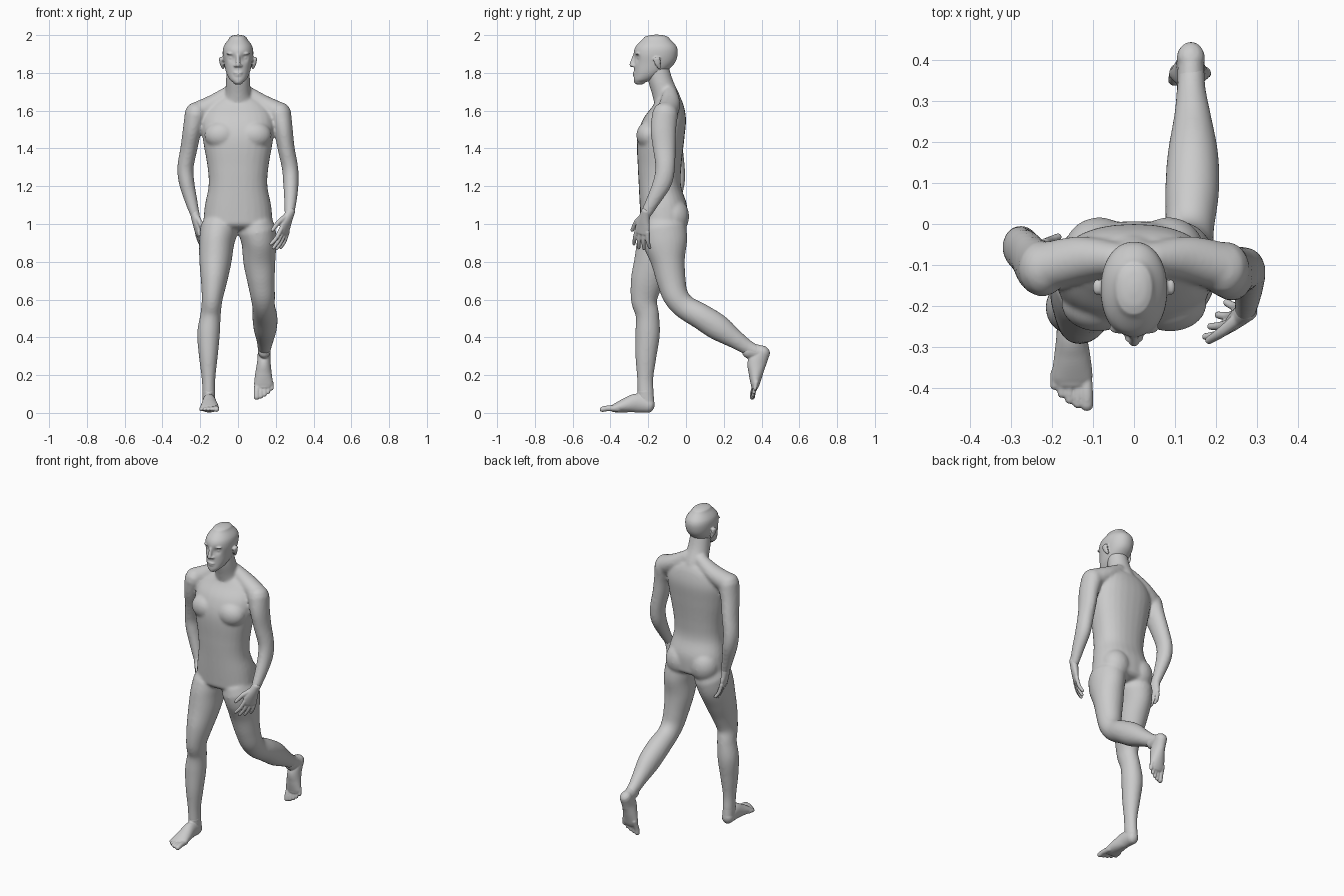
import bpy, bmesh, math
from mathutils import Vector, Matrix


def tube(bm, pts, ref=(1, 0, 0), flat=False, power=1.0, cap=1.0, seg=28, steps=6):
    """Round-ended loft through (x, y, z, radius along ref, other radius)."""
    ext = [pts[0]] + list(pts) + [pts[-1]]
    path = []
    for i in range(1, len(ext) - 2):
        a, b, c, d = ext[i - 1:i + 3]
        for s in range(steps):
            t = s / steps
            path.append([0.5 * (2 * q + (r - p) * t + (2 * p - 5 * q + 4 * r - w) * t * t
                                + (3 * q - p - 3 * r + w) * t ** 3) for p, q, r, w in zip(a, b, c, d)])
    path.append(list(pts[-1]))
    rings = []
    n = len(path)
    for i, s in enumerate(path):
        lo, hi = path[max(i - 1, 0)], path[min(i + 1, n - 1)]
        t = Vector((0, 0, 1 if pts[-1][2] > pts[0][2] else -1)) if flat else \
            (Vector(hi[:3]) - Vector(lo[:3])).normalized()
        u = Vector(ref)
        u = (u - t * u.dot(t)).normalized()
        v = t.cross(u)
        angles = [-80, -55, -30, 0] if i == 0 else [0, 30, 55, 80] if i == n - 1 else [0]
        for ang in angles:
            ang = math.radians(ang)
            c = Vector(s[:3]) + t * min(s[3], s[4]) * cap * math.sin(ang)
            ring = []
            for k in range(seg):
                f = 2 * math.pi * k / seg
                x, y = math.cos(f), math.sin(f)
                x, y = math.copysign(abs(x) ** power, x), math.copysign(abs(y) ** power, y)
                ring.append(bm.verts.new(c + (u * x * s[3] + v * y * s[4]) * math.cos(ang)))
            rings.append(ring)
    for p, q in zip(rings, rings[1:]):
        for k in range(seg):
            bm.faces.new((p[k], p[(k + 1) % seg], q[(k + 1) % seg], q[k]))
    bm.faces.new(rings[0][::-1])
    bm.faces.new(rings[-1])


def ball(bm, centre, radii):
    m = Matrix.Translation(centre) @ Matrix.Diagonal((*radii, 1))
    bmesh.ops.create_uvsphere(bm, u_segments=24, v_segments=16, radius=1, matrix=m)


def finish(bm, name, voxel, smooth):
    """Fuse the overlapping volumes of one part into a smooth skin."""
    bmesh.ops.recalc_face_normals(bm, faces=bm.faces)
    me = bpy.data.meshes.new(name)
    bm.to_mesh(me)
    bm.free()
    ob = bpy.data.objects.new(name, me)
    bpy.context.collection.objects.link(ob)
    r = ob.modifiers.new("fuse", 'REMESH')
    r.mode = 'VOXEL'
    r.voxel_size = voxel
    r.use_smooth_shade = True
    s = ob.modifiers.new("soften", 'SMOOTH')
    s.factor = 0.5
    s.iterations = smooth


# ---- torso, neck and limbs
bm = bmesh.new()
tube(bm, [(0, -.117, 1.0, .185, .122), (0, -.12, 1.1, .175, .125), (0, -.138, 1.2, .156, .112),
          (0, -.14, 1.3, .161, .115), (0, -.134, 1.45, .186, .125), (0, -.115, 1.55, .19, .115),
          (0, -.095, 1.62, .16, .085), (0, -.09, 1.66, .11, .065)], flat=True, power=.88, cap=.3)
tube(bm, [(0, -.085, 1.6, .09, .075), (0, -.105, 1.68, .07, .073), (0, -.135, 1.76, .064, .066),
          (0, -.15, 1.83, .06, .06)], flat=True)
for s in (-1, 1):
    # trapezius, chest muscle, buttock
    tube(bm, [(s * .04, -.085, 1.69, .04, .045), (s * .13, -.085, 1.635, .055, .05),
              (s * .215, -.105, 1.585, .06, .062)], ref=(0, 1, 0))
    ball(bm, (s * .088, -.195, 1.47), (.09, .068, .075))
    ball(bm, (s * .085, -.07, 1.04), (.088, .087, .1))
# arms
tube(bm, [(.222, -.11, 1.585, .06, .068), (.24, -.12, 1.5, .05, .068), (.255, -.115, 1.4, .045, .06),
          (.275, -.11, 1.3, .043, .052), (.28, -.125, 1.22, .041, .05), (.278, -.17, 1.13, .034, .038),
          (.272, -.215, 1.05, .025, .029)])
tube(bm, [(-.222, -.11, 1.585, .06, .068), (-.242, -.10, 1.5, .05, .066), (-.26, -.075, 1.4, .045, .058),
          (-.278, -.058, 1.3, .043, .052), (-.272, -.056, 1.22, .041, .05), (-.25, -.065, 1.13, .034, .038),
          (-.228, -.075, 1.05, .025, .029)])
# planted leg
tube(bm, [(-.10, -.122, .97, .1, .122), (-.113, -.14, .9, .093, .122), (-.12, -.172, .8, .085, .104),
          (-.127, -.205, .7, .07, .088), (-.137, -.222, .6, .055, .07), (-.145, -.205, .52, .054, .062),
          (-.156, -.203, .42, .06, .065), (-.157, -.212, .3, .05, .056), (-.156, -.216, .18, .036, .043),
          (-.155, -.213, .1, .034, .043), (-.155, -.213, .07, .033, .04)])
# trailing leg
tube(bm, [(.10, -.12, .97, .1, .122), (.111, -.11, .9, .092, .118), (.113, -.095, .8, .085, .09),
          (.122, -.078, .7, .073, .077), (.131, -.055, .62, .065, .068), (.136, -.008, .562, .06, .064),
          (.142, .08, .51, .066, .068), (.144, .17, .452, .062, .069), (.143, .26, .39, .046, .05),
          (.14, .325, .347, .036, .04), (.14, .375, .322, .033, .036)])
finish(bm, "body", .008, 8)

# ---- head
bm = bmesh.new()
tube(bm, [(0, -.245, 1.75, .026, .028), (0, -.225, 1.765, .044, .052), (0, -.195, 1.8, .062, .08),
          (0, -.168, 1.85, .074, .107), (0, -.161, 1.9, .081, .117), (0, -.158, 1.94, .076, .108),
          (0, -.157, 1.977, .051, .074)], flat=True, cap=.5, seg=48, power=.93)
for v in bm.verts:  # eye sockets
    for s in (-1, 1):
        d = (v.co - Vector((s * .034, -.265, 1.88))).length
        v.co.y += .016 * math.exp(-(d / .022) ** 2)
for s in (-1, 1):
    ball(bm, (s * .034, -.243, 1.88), (.015, .014, .012))      # eye
    ball(bm, (s * .034, -.255, 1.902), (.028, .014, .007))     # brow
    ball(bm, (s * .013, -.277, 1.838), (.01, .012, .008))      # nostril
    tube(bm, [(s * .08, -.14, 1.825, .006, .008), (s * .088, -.15, 1.85, .009, .016),
              (s * .091, -.155, 1.875, .01, .02)])             # ear
tube(bm, [(0, -.272, 1.892, .009, .01), (0, -.282, 1.86, .011, .012), (0, -.287, 1.843, .013, .013)])
ball(bm, (0, -.271, 1.8), (.025, .012, .006))                  # lips
ball(bm, (0, -.269, 1.787), (.022, .012, .006))
ball(bm, (0, -.262, 1.755), (.02, .014, .015))                 # chin
finish(bm, "head", .005, 3)


# ---- hands
def hand(name, wrist, d, w, inward):
    o, d, w = Vector(wrist), Vector(d).normalized(), Vector(w)
    w = (w - d * w.dot(d)).normalized()
    n = d.cross(w)
    if n.x * inward < 0:
        n = -n

    def at(along, across, curl, a, b):
        return (*(o + d * along + w * across + n * curl), a, b)

    bm = bmesh.new()
    tube(bm, [at(-.02, 0, 0, .025, .025), at(.03, .003, 0, .034, .022), at(.07, .003, 0, .043, .018),
              at(.105, 0, 0, .041, .014)], ref=w, cap=.7)
    for k, length in zip((1.5, .5, -.5, -1.5), (.08, .092, .086, .068)):
        x = k * .022
        tube(bm, [at(.09, x, 0, .012, .012), at(.105 + length * .5, x * 1.25, .006, .011, .011),
                  at(.105 + length, x * 1.5, .022, .009, .009)], ref=w, seg=14)
    tube(bm, [at(.02, .02, .004, .016, .016), at(.065, .055, .014, .014, .013),
              at(.115, .075, .022, .01, .01)], ref=w, seg=14)
    finish(bm, name, .004, 2)


hand("left_hand", (.272, -.215, 1.05), (-.07, -.04, -.22), (-.55, -.83, 0), -1)
hand("right_hand", (-.228, -.075, 1.05), (.04, -.012, -.22), (.2, -1, 0), 1)


# ---- feet: origin at back of heel on the sole, toes along -y, big toe at +x
def foot(name, matrix):
    bm = bmesh.new()
    tube(bm, [(0, -.037, .04, .034, .04), (.002, -.1, .052, .036, .05), (.004, -.16, .04, .044, .038),
              (.004, -.21, .027, .05, .025), (.004, -.225, .024, .046, .02)], cap=.9)
    tube(bm, [(0, -.045, .05, .032, .038), (0, -.055, .115, .034, .042)])
    for x, tip, r in ((.04, -.283, .016), (.018, -.28, .012), (-.002, -.27, .0115),
                      (-.021, -.256, .011), (-.039, -.236, .011)):
        tube(bm, [(x * .9, -.2, .022, r, r), (x, tip + .03, .024, r * .95, r * .95),
                  (x, tip, .019, r, r * .9)], seg=14)
    bm.transform(matrix)
    finish(bm, name, .0045, 2)


foot("right_foot", Matrix.Translation((-.155, -.16, 0)))
foot("left_foot", Matrix.Translation((.139, .457, .347)) @ Matrix.Rotation(math.radians(72), 4, 'X')
     @ Matrix.Diagonal((-1, 1, 1, 1)))
